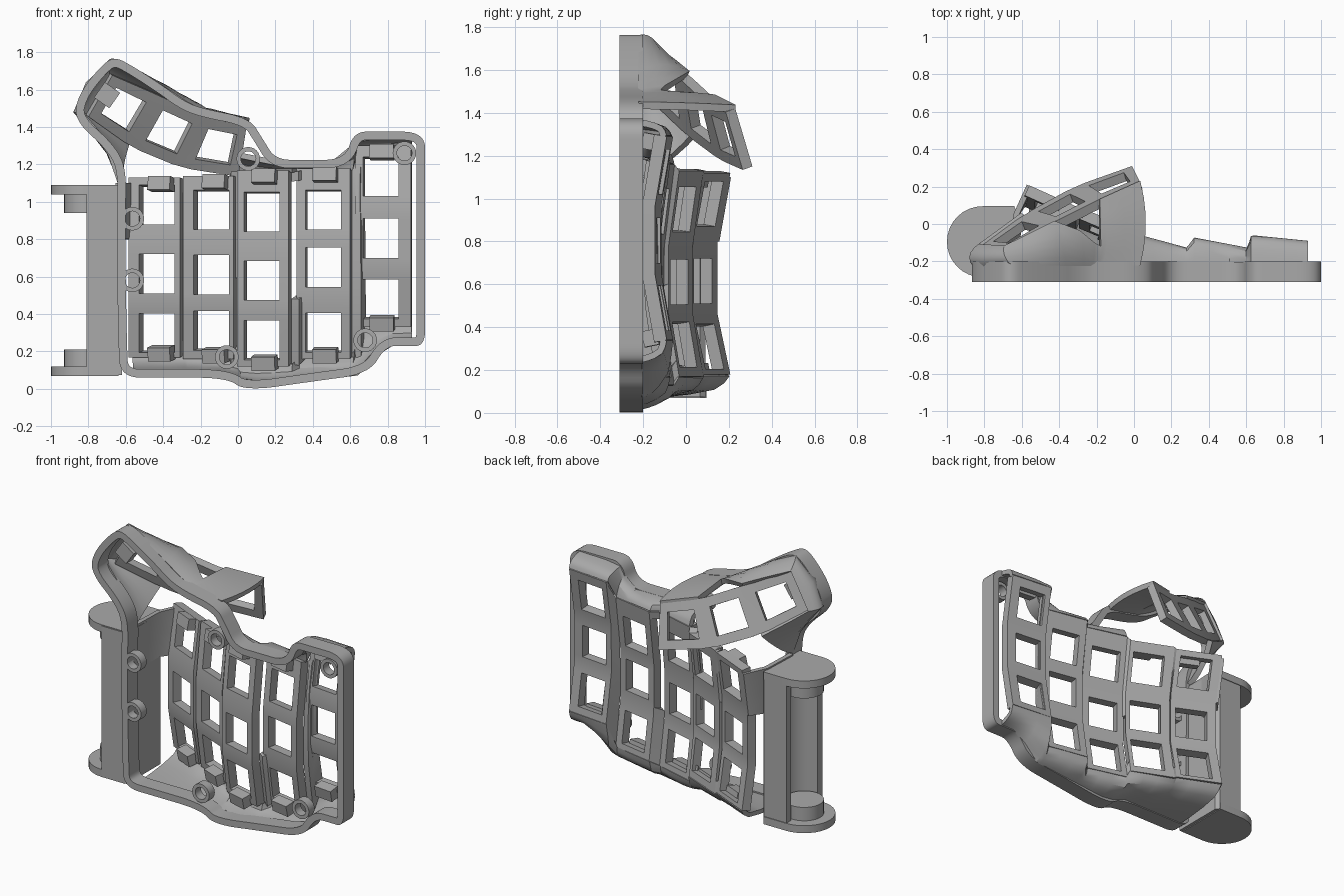
import bpy, bmesh, math
from mathutils import Vector

if "Cube" in bpy.data.objects:
    bpy.data.objects.remove(bpy.data.objects["Cube"])

FRONT, RIM = -0.31, -0.2
GREY = (0.4, 0.4, 0.4, 1)
mat = bpy.data.materials.new("mid_grey")
mat.use_nodes = True
mat.diffuse_color = GREY
mat.node_tree.nodes["Principled BSDF"].inputs["Base Color"].default_value = GREY


def finish(name, bm, thick=0, offset=0, solid=False):
    if solid:
        bmesh.ops.recalc_face_normals(bm, faces=bm.faces)
    me = bpy.data.meshes.new(name)
    bm.to_mesh(me)
    bm.free()
    ob = bpy.data.objects.new(name, me)
    bpy.context.collection.objects.link(ob)
    me.materials.append(mat)
    bpy.ops.object.select_all(action='DESELECT')
    ob.select_set(True)
    bpy.context.view_layer.objects.active = ob
    if thick:
        mod = ob.modifiers.new("thickness", 'SOLIDIFY')
        mod.thickness, mod.offset = thick, offset
        bpy.ops.object.modifier_apply(modifier=mod.name)
    bpy.ops.object.shade_smooth_by_angle(angle=math.radians(32))
    return ob


def surface(name, rows, thick=0, offset=0, holes=(), ring=False):
    """Sheet through rows of points; ring closes it in both directions."""
    bm = bmesh.new()
    vs = [[bm.verts.new(p) for p in r] for r in rows]
    n, m = len(rows), len(rows[0])
    for i in range(n if ring else n - 1):
        for j in range(m if ring else m - 1):
            if (i, j) not in holes:
                a, b = (i + 1) % n, (j + 1) % m
                bm.faces.new((vs[i][j], vs[i][b], vs[a][b], vs[a][j]))
    return finish(name, bm, thick, offset, ring)


def prism(name, pts, z0, z1):
    bm = bmesh.new()
    f = bm.faces.new([bm.verts.new((x, y, z0)) for x, y in pts])
    up = bmesh.ops.extrude_face_region(bm, geom=[f])["geom"]
    bmesh.ops.translate(bm, vec=(0, 0, z1 - z0),
                        verts=[v for v in up if isinstance(v, bmesh.types.BMVert)])
    return finish(name, bm, solid=True)


def box(name, c, size, rot=(0, 0, 0)):
    bm = bmesh.new()
    bmesh.ops.create_cube(bm, size=1)
    bmesh.ops.scale(bm, vec=size, verts=bm.verts)
    ob = finish(name, bm)
    ob.location, ob.rotation_euler = c, rot
    return ob


def band(name, outer, inner, y0, y1):
    """Closed loop of rectangular section facing the front."""
    loops = [(outer, y0), (inner, y0), (inner, y1), (outer, y1)]
    return surface(name, [[(p[0], y, p[1]) for p in l] for l, y in loops], ring=True)


def interp(table, x):
    for (a, p), (b, q) in zip(table, table[1:]):
        if x <= b:
            return p + (q - p) * max(0, (x - a) / (b - a))
    return table[-1][1]


# Rim following the whole outline
outline = [(-.57, 1.73), (-.4, 1.62), (-.3, 1.545), (-.2, 1.5), (.06, 1.45), (.13, 1.34),
           (.2, 1.225), (.36, 1.225), (.57, 1.225), (.62, 1.375), (.75, 1.375), (1, 1.375),
           (1, 1.2), (1, .4), (1, .23), (.9, .23), (.79, .23), (.7, .08), (.4, .04),
           (.04, -.012), (-.06, .06), (-.4, .06), (-.63, .06), (-.64, .25), (-.65, .9),
           (-.64, 1.15), (-.69, 1.27), (-.88, 1.44), (-.85, 1.58), (-.73, 1.73), (-.66, 1.775)]
path = [Vector(p) for p in outline]
for _ in range(3):
    path = [q for a, b in zip(path, path[1:] + path[:1])
            for q in (a.lerp(b, .25), a.lerp(b, .75))]
inner = []
for i, p in enumerate(path):
    d = (path[(i + 1) % len(path)] - path[i - 1]).normalized()
    inner.append(p + Vector((d.y, -d.x)) * .045)
band("rim", path, inner, FRONT, RIM)

# Flat screw tabs on the rim
for x, z in [(.055, 1.23), (-.565, .91), (-.565, .58), (-.06, .17), (.68, .26), (.89, 1.26)]:
    circ = [(math.cos(a * math.pi / 12), math.sin(a * math.pi / 12)) for a in range(24)]
    band("screw_tab", [(x + .063 * c, z + .063 * s) for c, s in circ],
         [(x + .04 * c, z + .04 * s) for c, s in circ], FRONT, RIM - .05)


# Curved key columns: x range, window centre x, end and middle depth, slope, z range, window z
class Column:
    def __init__(self, x0, x1, wx, end, mid, slope, z0, z1, keys):
        self.x0, self.x1, self.wx, self.slope = x0, x1, wx, slope
        self.z0, self.z1, self.keys = z0, z1, keys
        low, high = (keys[0] + keys[1]) / 2, (keys[1] + keys[2]) / 2
        self.knots = [(z0, end), (low, mid), (high, mid), (z1, end)]
        self.cuts = [z0] + [v for k in keys for v in (k - .105, k + .105)] + [z1]
        self.cuts = sorted(self.cuts + [low, high])

    def at(self, x, z):
        return Vector((x, interp(self.knots, z) + self.slope * (x - (self.x0 + self.x1) / 2), z))


columns = [Column(-.56, -.285, -.41, .145, .085, -.45, .18, 1.12, (.31, .615, .975)),
           Column(-.27, 0, -.12, .025, -.025, -.42, .17, 1.13, (.32, .61, .95)),
           Column(.01, .285, .142, -.09, -.14, -.27, .13, 1.16, (.27, .58, .94)),
           Column(.325, .61, .467, -.1, -.15, -.19, .17, 1.17, (.31, .65, .95)),
           Column(.635, .93, .77, -.075, -.13, -.1, .34, 1.29, (.49, .805, 1.125))]
for c in columns:
    xs = [c.x0, c.wx - .095, c.wx + .095, c.x1]
    holes = [(1, j) for j, (a, b) in enumerate(zip(c.cuts, c.cuts[1:]))
             if any(abs((a + b) / 2 - k) < .02 for k in c.keys)]
    surface("key_column", [[c.at(x, z) for z in c.cuts] for x in xs], .06, -1, holes)
    # Clip blocks behind the column ends
    for z, side in ((c.z0 + .01, 1), (c.z1 - .025, -1)):
        box("clip_block", c.at(c.wx, z) - Vector((0, .085, 0)), (.13, .07, .075),
            (.2 * side, 0, math.atan(c.slope)))

# Webs between neighbouring columns, leaving narrow slits
spans = [[(0, .08), (.62, 1)], [(0, .08), (.45, 1)], [(0, .34), (.95, 1)], [(0, 1)]]
for (a, b), parts in zip(zip(columns, columns[1:]), spans):
    for s, e in parts:
        ts = [s + (e - s) * k / 6 for k in range(7)]
        surface("column_web", [[c.at(x, c.z0 + (c.z1 - c.z0) * t) for t in ts]
                               for c, x in ((a, a.x1), (b, b.x0))], .05, -1)


# Skirts from the column ends to the rim
def skirt(name, cols, top, edge):
    shape = ((0, 0), (.06, .32), (.16, .58), (.45, .8), (.75, .93), (1, 1))
    rows = [[] for _ in shape]
    for c in cols:
        for k in range(4):
            x = c.x0 + (c.x1 - c.x0) * k / 3
            start = c.at(x, c.z1 if top else c.z0) - Vector((0, .015, 0))
            foot = Vector((x, RIM - .01, interp(edge, x)))
            for row, (u, t) in zip(rows, shape):
                row.append((x, start.y + (foot.y - start.y) * u, start.z + (foot.z - start.z) * t))
    surface(name, rows, .03)


skirt("bottom_skirt", columns, False,
      [(-.6, .08), (-.06, .08), (.04, .025), (.4, .06), (.64, .085), (.79, .25), (1, .25)])
skirt("top_skirt", columns[2:], True,
      [(0, 1.25), (.2, 1.21), (.57, 1.21), (.64, 1.345), (1, 1.355)])

# Side wall from the first column to the grip
c = columns[0]
levels = (.8, .95, 1.1)
surface("side_wall", [[c.at(c.x0, z) for z in levels], [(-.63, .05, z) for z in levels],
                      [(-.64, RIM, z) for z in levels]], .03)

# Thumb plate with three windows, as upper and lower edge stations
upper = [Vector(p) for p in ((-.69, -.13, 1.69), (-.43, .01, 1.58), (-.19, .13, 1.47), (.03, .23, 1.42))]
lower = [Vector(p) for p in ((-.82, -.12, 1.47), (-.59, .05, 1.31), (-.32, .2, 1.2), (-.01, .31, 1.15))]
stations = [0, .18, .82, 1.18, 1.82, 2.18, 2.82, 3]


def along(pts, t):
    i = min(int(t), len(pts) - 2)
    return pts[i].lerp(pts[i + 1], t - i)


surface("thumb_plate", [[along(lower, t).lerp(along(upper, t), v) for v in (0, .2, .8, 1)]
                        for t in stations], .05, -1, [(i, 1) for i in (1, 3, 5)])
box("thumb_clip", (-.7, -.17, 1.57), (.1, .07, .1), (0, math.radians(35), 0))

# Thumb wall around the plate; dips in its upper edge leave a three-cornered opening
edge = [along(lower, t) for t in (1, .8, .4, 0)] + [lower[0].lerp(upper[0], .5)]
edge += [along(upper, t) for t in (0, .5, 1, 1.4, 1.7, 1.9, 2.02, 2.5, 3)]
feet = [(-.625, 1.1), (-.68, 1.26), (-.75, 1.36), (-.845, 1.48), (-.79, 1.63), (-.65, 1.745),
        (-.5, 1.665), (-.37, 1.58), (-.28, 1.52), (-.23, 1.495), (-.2, 1.48), (-.17, 1.475),
        (-.08, 1.455), (.03, 1.435)]
dips = {8: .35, 9: .62, 10: .7}
rows = [[] for _ in range(6)]
for i, (e, (x, z)) in enumerate(zip(edge, feet)):
    foot = Vector((x, RIM - .02, z))
    out = Vector((x + .4, 0, z - 1.4)).normalized() * .12
    for k, row in enumerate(rows):
        t = dips.get(i, 0) + (1 - dips.get(i, 0)) * k / 5
        row.append(e.lerp(foot, t) + out * t * (1 - t))
surface("thumb_wall", rows, .035)

# Grip channel with rounded end plates and pivot bosses
cx, cy = -.81, -.095
arc = [(cx + .14 * math.sin(a * math.pi / 12), cy - .14 * math.cos(a * math.pi / 12))
       for a in range(13)]
prism("grip_channel", [(cx, FRONT + .02), (cx, cy - .18)] + arc +
      [(cx, cy + .185), (-.64, cy + .185), (-.62, cy + .16), (-.62, FRONT + .02)], .075, 1.085)
disc = [(cx - .19 * math.sin(a * math.pi / 16), cy + .19 * math.cos(a * math.pi / 16))
        for a in range(17)] + [(-.64, cy - .19), (-.64, cy + .19)]
knob = [(cx + .12 * math.cos(a * math.pi / 16), cy + .12 * math.sin(a * math.pi / 16))
        for a in range(32)]
for part, pts, z0, z1 in (("end_plate", disc, .07, .12), ("end_plate", disc, 1.04, 1.09),
                          ("pivot_boss", knob, .12, .21), ("pivot_boss", knob, .94, 1.04)):
    prism(part, pts, z0, z1)
